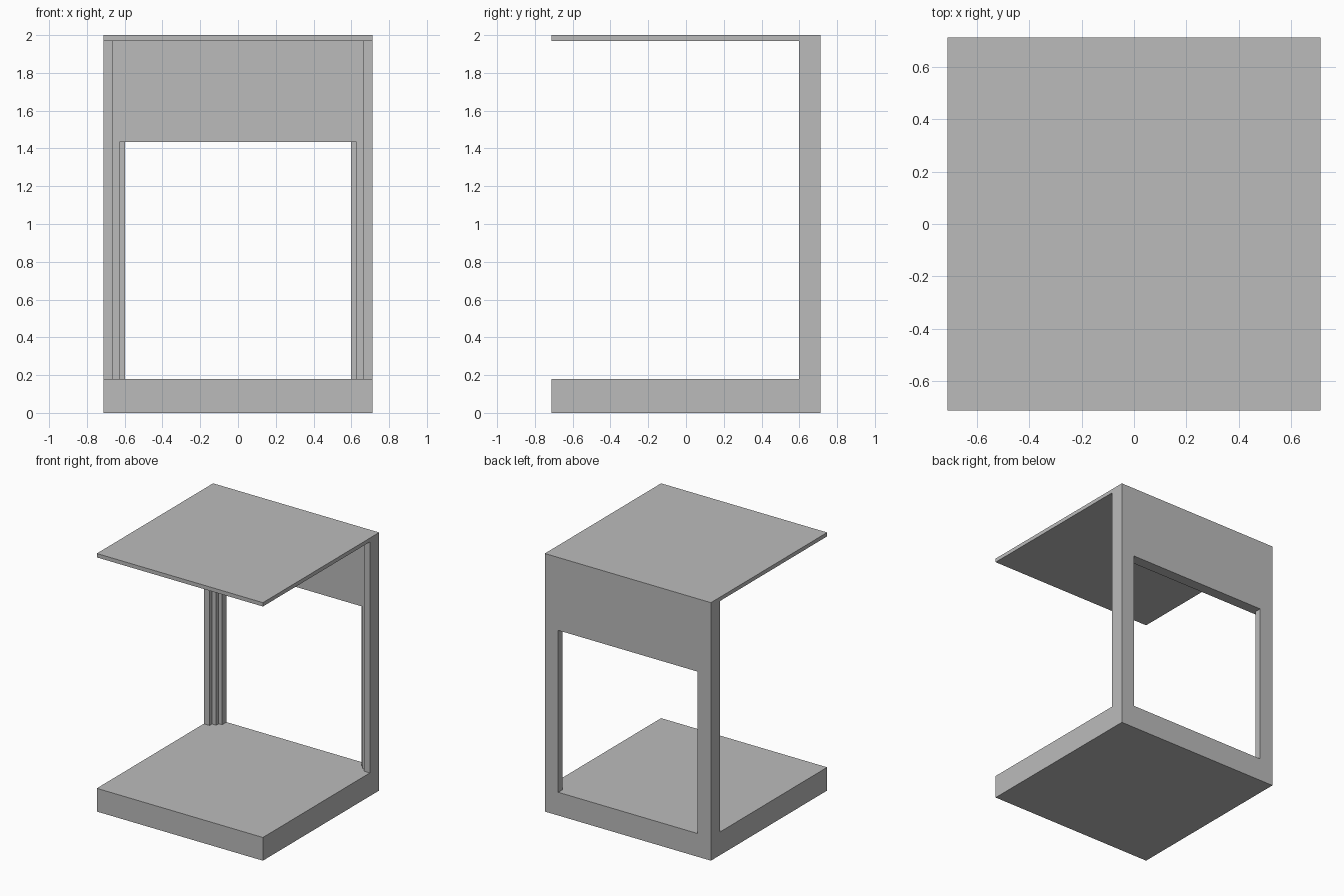
import bpy
import bmesh

cube = bpy.data.objects.get("Cube")
if cube:
    bpy.data.objects.remove(cube, do_unlink=True)

HALF = 0.712       # half of the square footprint
BASE_TOP = 0.18
TOP_UNDER = 1.97
HEIGHT = 2.0
OPENING_TOP = 1.435
POST_FRONT = 0.598

grey = bpy.data.materials.new("plain grey")
grey.use_nodes = True
colour = (0.5, 0.5, 0.5, 1.0)
grey.diffuse_color = colour
grey.node_tree.nodes["Principled BSDF"].inputs["Base Color"].default_value = colour


def prism(name, outline, bottom, top):
    """Extrude a plan outline upwards between two heights."""
    bm = bmesh.new()
    face = bm.faces.new([bm.verts.new((x, y, bottom)) for x, y in outline])
    result = bmesh.ops.extrude_face_region(bm, geom=[face])
    verts = [v for v in result["geom"] if isinstance(v, bmesh.types.BMVert)]
    bmesh.ops.translate(bm, verts=verts, vec=(0, 0, top - bottom))
    bmesh.ops.recalc_face_normals(bm, faces=bm.faces[:])
    mesh = bpy.data.meshes.new(name)
    bm.to_mesh(mesh)
    bm.free()
    mesh.materials.append(grey)
    obj = bpy.data.objects.new(name, mesh)
    bpy.context.collection.objects.link(obj)
    return obj


def mirrored(points):
    return [(-x, y) for x, y in points]


# Base and table top
square = [(-HALF, -HALF), (HALF, -HALF), (HALF, HALF), (-HALF, HALF)]
prism("base", square, 0, BASE_TOP)
prism("table_top", square, TOP_UNDER, HEIGHT)

# Stepped inner edge of the rear posts, from front to back
steps = [(0.662, POST_FRONT), (0.662, 0.628), (0.627, 0.628),
         (0.627, 0.658), (0.597, 0.658), (0.597, HALF)]

# Rear posts
post = [(HALF, POST_FRONT)] + steps + [(HALF, HALF)]
prism("left_post", post, BASE_TOP, TOP_UNDER)
prism("right_post", mirrored(post), BASE_TOP, TOP_UNDER)

# Rear header panel, seated in the post steps
seat = steps[1:]
prism("back_panel", seat + mirrored(seat)[::-1], OPENING_TOP, TOP_UNDER)
